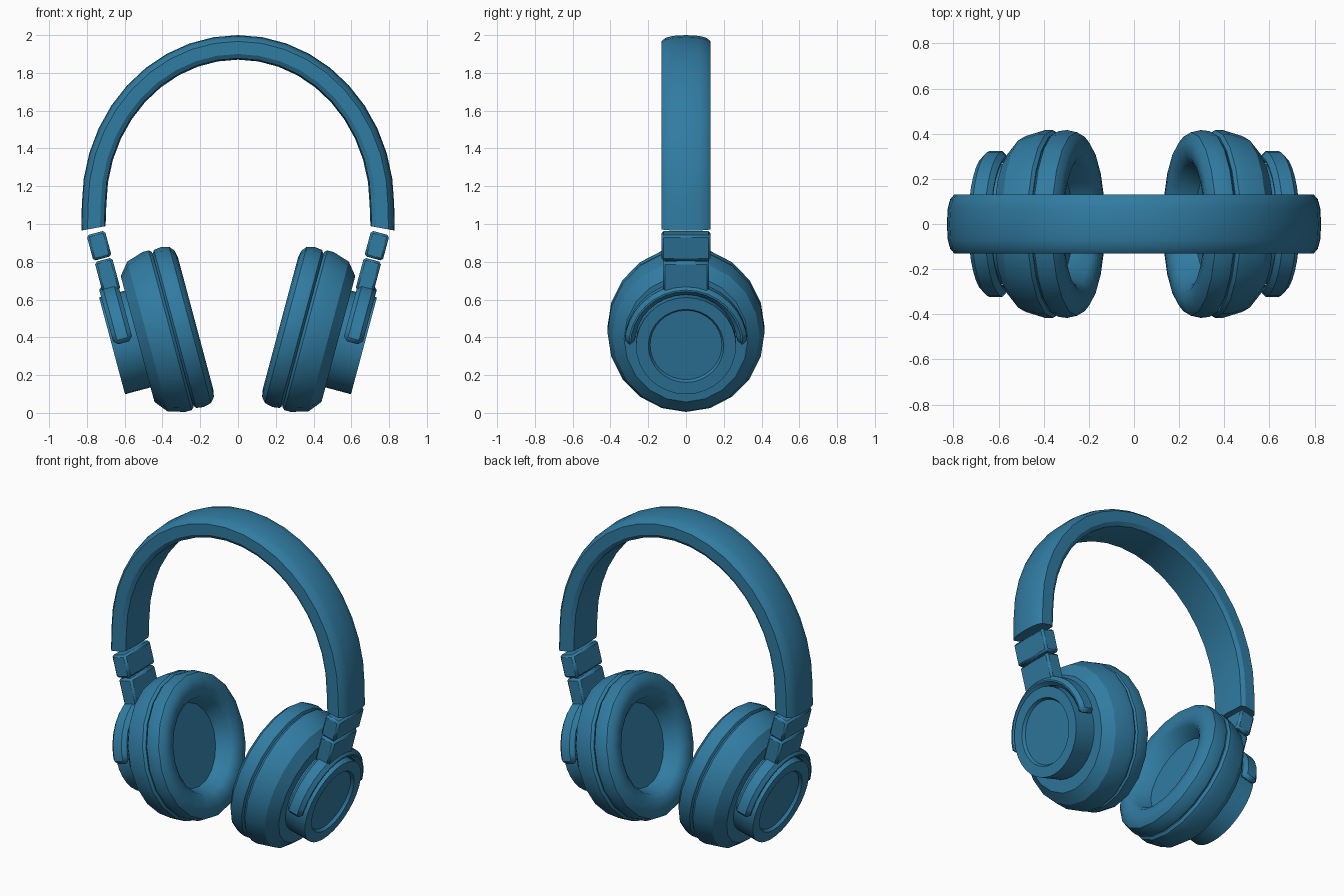
import bpy, bmesh, math
from mathutils import Matrix, Vector

if "Cube" in bpy.data.objects:
    bpy.data.objects.remove(bpy.data.objects["Cube"])

TILT = math.radians(15)
# Cup frame: local x points outward along the cup axis, z up the tilted yoke
CUP = Matrix.Translation((0.345, 0, 0.441)) @ Matrix.Rotation(TILT, 4, 'Y')

mat = bpy.data.materials.new("blue")
mat.diffuse_color = (0.03, 0.20, 0.36, 1)
mat.use_nodes = True
mat.node_tree.nodes["Principled BSDF"].inputs["Base Color"].default_value = mat.diffuse_color


def finish(name, bm, frame=None, mirror=True, bevel=0, angle=32):
    bmesh.ops.remove_doubles(bm, verts=bm.verts, dist=1e-5)
    bmesh.ops.recalc_face_normals(bm, faces=bm.faces)
    if frame:
        bm.transform(frame)
    me = bpy.data.meshes.new(name)
    bm.to_mesh(me)
    bm.free()
    ob = bpy.data.objects.new(name, me)
    bpy.context.collection.objects.link(ob)
    me.materials.append(mat)
    if bevel:
        b = ob.modifiers.new("bevel", 'BEVEL')
        b.width, b.segments, b.limit_method = bevel, 1, 'ANGLE'
    if mirror:
        m = ob.modifiers.new("mirror", 'MIRROR')
        m.use_axis = (True, False, False)
        m.use_mirror_merge = False
    bpy.ops.object.select_all(action='DESELECT')
    ob.select_set(True)
    bpy.context.view_layer.objects.active = ob
    bpy.ops.object.shade_smooth_by_angle(angle=math.radians(angle))
    return ob


def lathe(name, profile, sides, y_scale=1.0):
    """Revolve (axial, radius) points round the cup axis."""
    bm = bmesh.new()
    rings = []
    for t, r in profile:
        rings.append([bm.verts.new((t, r * y_scale * math.sin(2 * math.pi * i / sides),
                                    r * math.cos(2 * math.pi * i / sides)))
                      for i in range(sides)])
    for a, b in zip(rings, rings[1:]):
        for i in range(sides):
            j = (i + 1) % sides
            bm.faces.new((a[i], a[j], b[j], b[i]))
    bm.faces.new(rings[0])
    bm.faces.new(rings[-1])
    return finish(name, bm, CUP)


def box(name, x, y, z, bevel):
    bm = bmesh.new()
    bmesh.ops.create_cube(bm, size=1)
    for v in bm.verts:
        for k, (lo, hi) in enumerate((x, y, z)):
            v.co[k] = hi if v.co[k] > 0 else lo
    return finish(name, bm, CUP, bevel=bevel)


# Ear cups: shell, cushion with open centre, outer disc with shallow recess
lathe("cup_shell", [(0.0, 0.3), (0.0, 0.425), (0.015, 0.438), (0.05, 0.438),
                    (0.14, 0.41), (0.193, 0.345)], 20, 0.95)
lathe("ear_cushion", [(0.0, 0.415), (-0.012, 0.433), (-0.05, 0.438), (-0.095, 0.428),
                      (-0.118, 0.40), (-0.125, 0.36), (-0.118, 0.315), (-0.095, 0.285),
                      (-0.01, 0.25)], 20, 0.95)
lathe("outer_disc", [(0.18, 0.265), (0.333, 0.265), (0.333, 0.20), (0.315, 0.19)], 32)

# Yoke: half ring round the disc plus stem and slider
bm = bmesh.new()
n = 16
arc = [math.pi * i / n for i in range(n + 1)]
outline = [(0.325 * math.cos(a), 0.325 * math.sin(a)) for a in arc]
outline += [(0.272 * math.cos(a), 0.272 * math.sin(a)) for a in reversed(arc)]
lo = [bm.verts.new((0.218, y, z)) for y, z in outline]
hi = [bm.verts.new((0.322, y, z)) for y, z in outline]
m = len(outline)
for i in range(m):
    j = (i + 1) % m
    bm.faces.new((lo[i], lo[j], hi[j], hi[i]))
for i in range(n):
    for side in (lo, hi):
        bm.faces.new((side[i], side[i + 1], side[m - 2 - i], side[m - 1 - i]))
finish("yoke_ring", bm, CUP, bevel=0.022)
box("yoke_stem", (0.212, 0.308), (-0.122, 0.122), (0.275, 0.452), 0.012)
box("slider", (0.212, 0.312), (-0.13, 0.13), (0.460, 0.600), 0.012)

# Headband: soft cross-section (y, radial offset) swept along an arch
half = [(0.0, 0.065), (0.07, 0.061), (0.11, 0.05), (0.13, 0.032),
        (0.13, -0.035), (0.115, -0.058), (0.0, -0.065)]
section = half + [(-y, o) for y, o in reversed(half[1:-1])]
A, B, ZC = 0.762, 0.87 - 0.035, 1.10
stations = [(Vector((0.765, 0, 0.977)), Vector((0.98, 0, -0.18)).normalized())]
steps = 20
for i in range(steps + 1):
    a = math.pi * i / steps
    c, s = math.cos(a), math.sin(a)
    stations.append((Vector((A * c, 0, ZC + B * s)), Vector((c / A, 0, s / B)).normalized()))
p, d = stations[0]
stations.append((Vector((-p.x, 0, p.z)), Vector((-d.x, 0, d.z))))
bm = bmesh.new()
rings = [[bm.verts.new(p + d * o + Vector((0, y, 0))) for y, o in section] for p, d in stations]
k = len(section)
for a, b in zip(rings, rings[1:]):
    for i in range(k):
        j = (i + 1) % k
        bm.faces.new((a[i], a[j], b[j], b[i]))
bm.faces.new(rings[0])
bm.faces.new(rings[-1])
finish("headband", bm, mirror=False)
